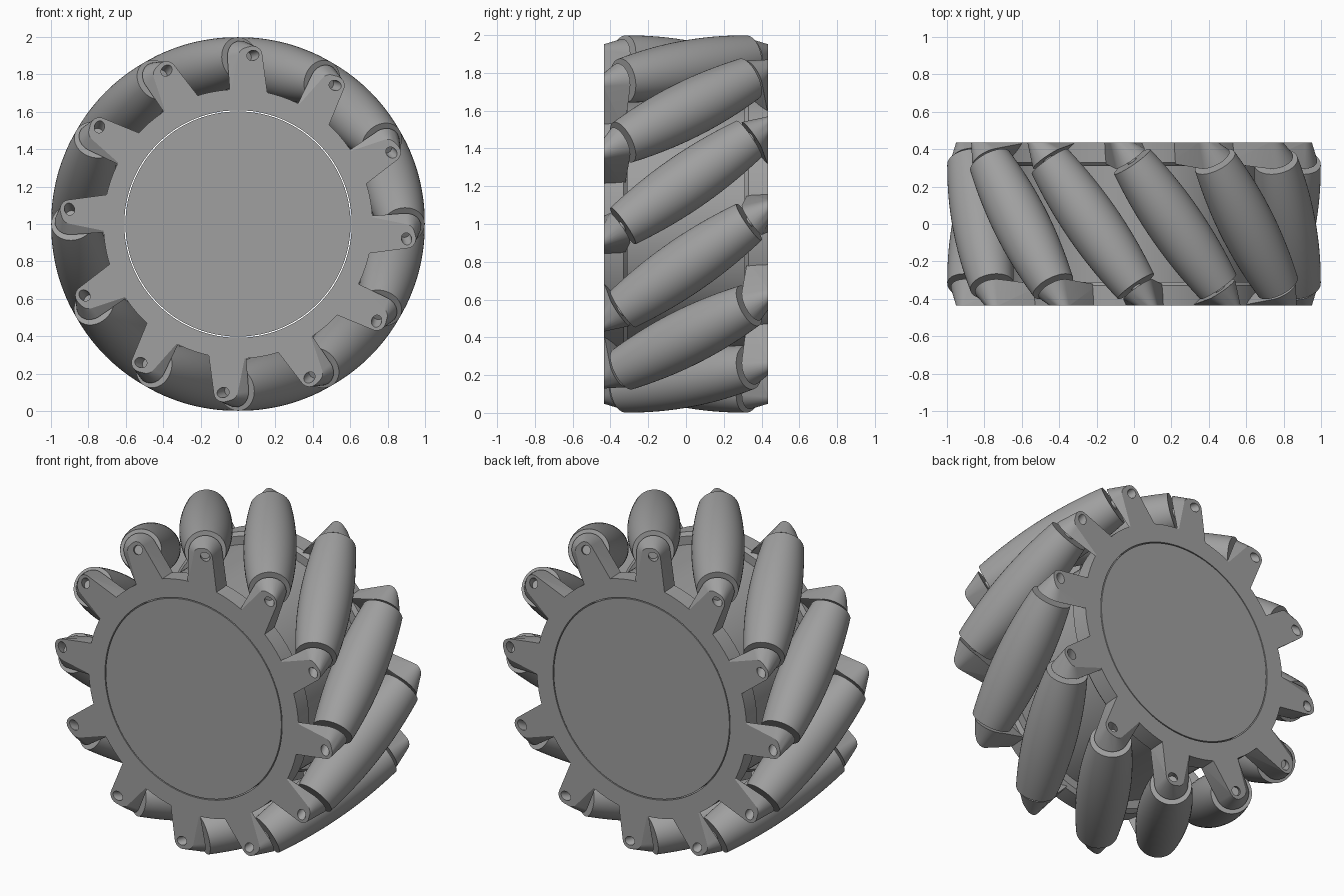
import bpy, bmesh, math
from mathutils import Vector, Matrix

if "Cube" in bpy.data.objects:
    bpy.data.objects.remove(bpy.data.objects["Cube"])

COUNT = 12            # rollers around the wheel
RC = 0.85             # distance of roller axes from wheel axis
TILT = math.radians(35.5)
W = 0.435             # half width of wheel
HALF = 0.41           # half length of roller
CENTRE = Matrix.Translation((0, 0, 1))
# local sector frame: X radial, Y wheel axis, Z tangential
D = Vector((0, -math.cos(TILT), -math.sin(TILT)))    # roller axis, towards front
S = Vector((0, math.sin(TILT), -math.cos(TILT)))     # sideways in roller end plane
X = Vector((1, 0, 0))
MID = X * RC

grey = bpy.data.materials.new("dark_grey")
grey.diffuse_color = (0.35, 0.35, 0.35, 1)
grey.use_nodes = True
grey.node_tree.nodes["Principled BSDF"].inputs["Base Color"].default_value = grey.diffuse_color


def make_mesh(name, bm, angle=35):
    bmesh.ops.recalc_face_normals(bm, faces=bm.faces)
    for f in bm.faces:
        f.smooth = True
        f.material_index = 0
    for e in bm.edges:
        e.smooth = len(e.link_faces) == 2 and e.calc_face_angle(0) < math.radians(angle)
    me = bpy.data.meshes.new(name)
    bm.to_mesh(me)
    bm.free()
    me.materials.append(grey)
    return me


def place(name, me, matrix=Matrix()):
    ob = bpy.data.objects.new(name, me)
    bpy.context.collection.objects.link(ob)
    ob.matrix_world = matrix
    return ob


def lathe(name, profile, steps, origin=Vector(), axis=Vector((0, 1, 0)), closed=False):
    """Spin (radius, along) points around an axis perpendicular to X."""
    bm = bmesh.new()
    side = axis.cross(X)
    rings = []
    for r, t in profile:
        if r == 0:
            rings.append([bm.verts.new(origin + axis * t)] * steps)
            continue
        rings.append([bm.verts.new(origin + axis * t + r * (X * math.cos(a) + side * math.sin(a)))
                      for a in (2 * math.pi * i / steps for i in range(steps))])
    pairs = list(zip(rings, rings[1:]))
    if closed:
        pairs.append((rings[-1], rings[0]))
    for a, b in pairs:
        for i in range(steps):
            j = (i + 1) % steps
            quad = list(dict.fromkeys([a[i], a[j], b[j], b[i]]))
            bm.faces.new(quad)
    return make_mesh(name, bm)


# solid core, separated from the hub by a hairline gap
place("core", lathe("core", [(0, -W), (0.602, -W), (0.602, W), (0, W)], 96), CENTRE)

# hub drum with a flange on each side
half = [(0.608, -W), (0.72, -W), (0.72, -0.33), (0.70, -0.31), (0.65, -0.31)]
hub = half + [(r, -y) for r, y in reversed(half)]
place("hub", lathe("hub", hub, 96, closed=True), CENTRE)

# barrel roller whose curve follows the wheel's outer circle
barrel = [(0, -HALF), (0.09, -HALF)]
for i in range(25):
    t = HALF * (i / 12 - 1)
    barrel.append((1 - math.hypot(RC, t * math.sin(TILT)), t))
barrel += [(0.09, HALF), (0, HALF)]
roller = lathe("roller", barrel, 48, MID, D)
axle = lathe("axle", [(0, -0.48), (0.027, -0.48), (0.027, 0.48), (0, 0.48)], 20, MID, D)

# lug: hull from the roller's end plane to the flat wheel face
pts = []
turn = [2 * math.pi * i / 40 for i in range(40)]
t_in = HALF + 0.02
for a in turn:
    pts.append(MID + D * t_in + 0.095 * (X * math.cos(a) + S * math.sin(a)))
tip = W / math.cos(TILT)
for a in turn:
    for dz in (0, 0.03):
        c = MID + D * tip + Vector((0, 0, dz))
        pts.append(c + 0.05 * Vector((math.cos(a), 0, math.sin(a))))
for p in pts:
    p.y = max(p.y, -W)
for deg in (-28.5, -11.5):
    a = math.radians(deg)
    pts.append(Vector((0.69 * math.cos(a), -W, 0.69 * math.sin(a))))
for s in (-0.1, 0.09):
    p = D * t_in + S * s
    p.x = math.sqrt(0.68 ** 2 - p.z ** 2)
    p.y = min(p.y, -0.325)
    pts.append(p)
bm = bmesh.new()
for p in pts:
    bm.verts.new(p)
res = bmesh.ops.convex_hull(bm, input=bm.verts)
bmesh.ops.delete(bm, geom=list({v for v in res["geom_interior"] + res["geom_unused"]
                                if isinstance(v, bmesh.types.BMVert)}), context='VERTS')
bmesh.ops.dissolve_limit(bm, angle_limit=0.01, verts=bm.verts, edges=bm.edges)
lug = make_mesh("lug_blank", bm)

# axle hole drilled into the lug
cutter = place("hole_cutter", lathe("hole_cutter", [(0, 0.48), (0.027, 0.48), (0.027, 0.65), (0, 0.65)],
                                    20, MID, D))
cutter.hide_render = True
drilled = place("lug_source", lug)
mod = drilled.modifiers.new("hole", 'BOOLEAN')
mod.object = cutter
mod.solver = 'EXACT'
bpy.context.view_layer.update()
cut = bpy.data.meshes.new_from_object(drilled.evaluated_get(bpy.context.evaluated_depsgraph_get()))
for ob in (drilled, cutter):
    bpy.data.objects.remove(ob)
bm = bmesh.new()
bm.from_mesh(cut)
lug = make_mesh("lug", bm, 20)

# repeat around the wheel; back lugs are the front ones turned over
flip = Matrix.Rotation(math.pi, 4, 'X')
for k in range(COUNT):
    m = CENTRE @ Matrix.Rotation(-math.radians(15 + k * 360 / COUNT), 4, 'Y')
    place(f"roller_{k}", roller, m)
    place(f"axle_{k}", axle, m)
    place(f"front_lug_{k}", lug, m)
    place(f"back_lug_{k}", lug, m @ flip)
